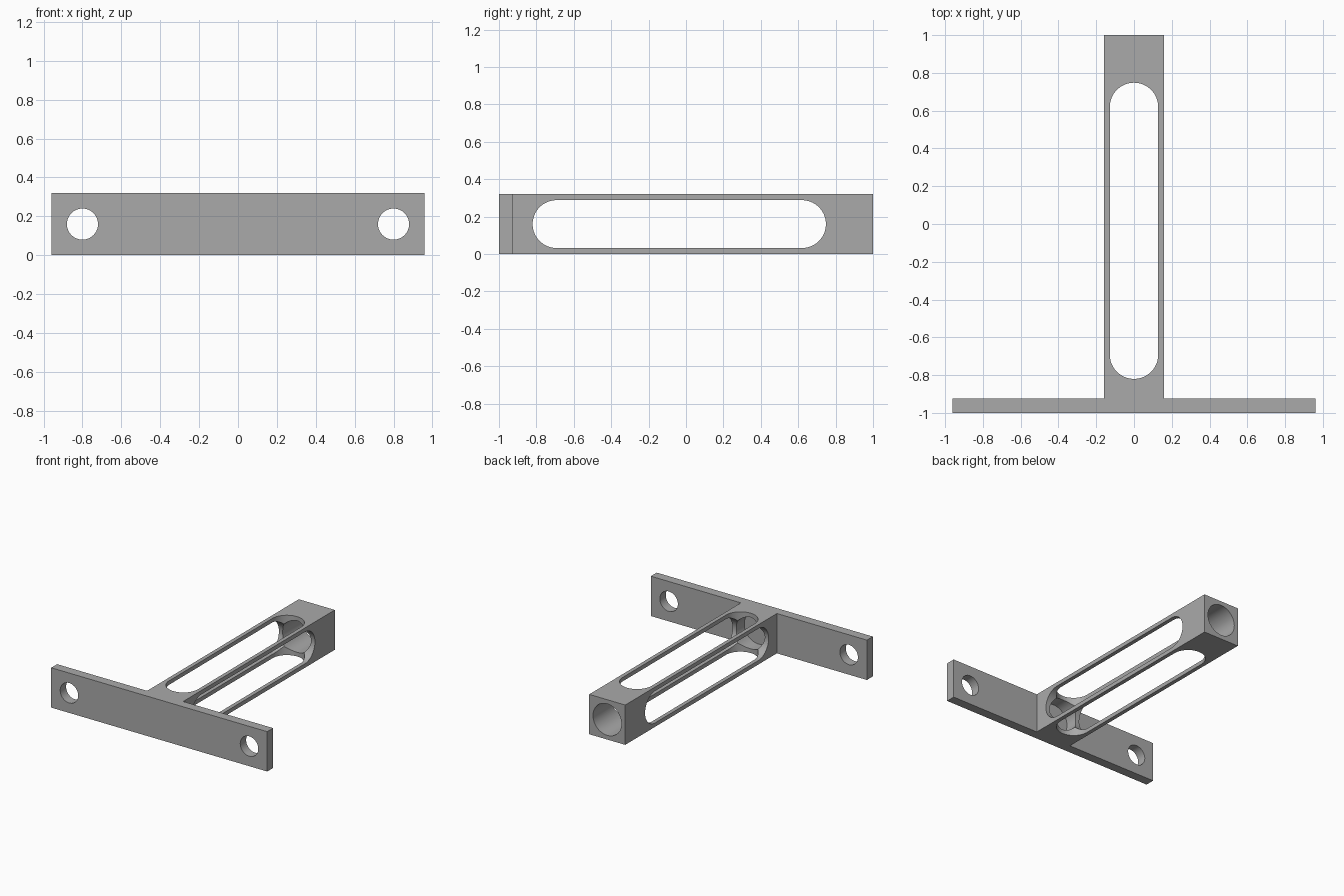
import bpy, bmesh, math
from mathutils import Matrix, Vector

cube = bpy.data.objects.get("Cube")
if cube:
    bpy.data.objects.remove(cube, do_unlink=True)

H = 0.32                    # height of plate and arm
MID = H / 2
ARM = 0.16                  # half width of the arm
PLATE_BACK = -0.925

grey = bpy.data.materials.new("mid_grey")
grey.use_nodes = True
grey.diffuse_color = (0.4, 0.4, 0.4, 1)
grey.node_tree.nodes["Principled BSDF"].inputs["Base Color"].default_value = grey.diffuse_color


def prism(name, outline, depth, matrix=Matrix()):
    """Extrude a flat xy outline along z, then place it with matrix."""
    bm = bmesh.new()
    face = bm.faces.new([bm.verts.new((x, y, 0)) for x, y in outline])
    out = bmesh.ops.extrude_face_region(bm, geom=[face])
    top = [v for v in out["geom"] if isinstance(v, bmesh.types.BMVert)]
    bmesh.ops.translate(bm, verts=top, vec=(0, 0, depth))
    bmesh.ops.transform(bm, matrix=matrix, verts=bm.verts)
    bmesh.ops.recalc_face_normals(bm, faces=bm.faces)
    mesh = bpy.data.meshes.new(name)
    bm.to_mesh(mesh)
    bm.free()
    mesh.materials.append(grey)
    obj = bpy.data.objects.new(name, mesh)
    bpy.context.collection.objects.link(obj)
    return obj


def arc(radius, cy, start, end, steps):
    angles = [start + (end - start) * i / steps for i in range(steps + 1)]
    return [(radius * math.cos(a), cy + radius * math.sin(a)) for a in angles]


def circle(radius):
    return arc(radius, 0, 0, math.tau, 64)[:-1]


def slot(radius, low, high):
    return (arc(radius, high - radius, 0, math.pi, 32)
            + arc(radius, low + radius, math.pi, math.tau, 32))


def along_y(x, y):
    """Turn the extrusion axis to +y, starting at (x, y) at mid height."""
    return Matrix.Translation((x, y, MID)) @ Matrix.Rotation(-math.pi / 2, 4, "X")


# T-shaped body: mounting plate with the arm behind it
half = [(0.96, -1), (0.96, PLATE_BACK), (ARM, PLATE_BACK), (ARM, 1)]
body = prism("wall_bracket", half + [(-x, y) for x, y in reversed(half)], H)

# Cutters: vertical slot, sideways slot, round bore open at the back, screw holes
outline = slot(0.128, -0.82, 0.748)
lift = Matrix.Translation((0, 0, MID))
cutters = [
    prism("top_slot_cutter", outline, 1, Matrix.Translation((0, 0, -0.3))),
    prism("side_slot_cutter", outline, 1,
          lift @ Matrix.Rotation(math.pi / 2, 4, "Y") @ Matrix.Translation((0, 0, -0.5))),
    prism("bore_cutter", circle(0.1265), 2.2, along_y(0, -0.92)),
]
for side, x in (("left", 0.8), ("right", -0.8)):
    cutters.append(prism(side + "_screw_hole_cutter", circle(0.08), 0.4, along_y(x, -1.2)))

bpy.ops.object.select_all(action="DESELECT")
body.select_set(True)
bpy.context.view_layer.objects.active = body
for cutter in cutters:
    cutter.hide_render = True
    mod = body.modifiers.new(cutter.name, "BOOLEAN")
    mod.operation = "DIFFERENCE"
    mod.solver = "EXACT"
    mod.object = cutter
    bpy.ops.object.modifier_apply(modifier=mod.name)
    bpy.data.objects.remove(cutter, do_unlink=True)

bpy.ops.object.shade_smooth_by_angle(angle=math.radians(30))
